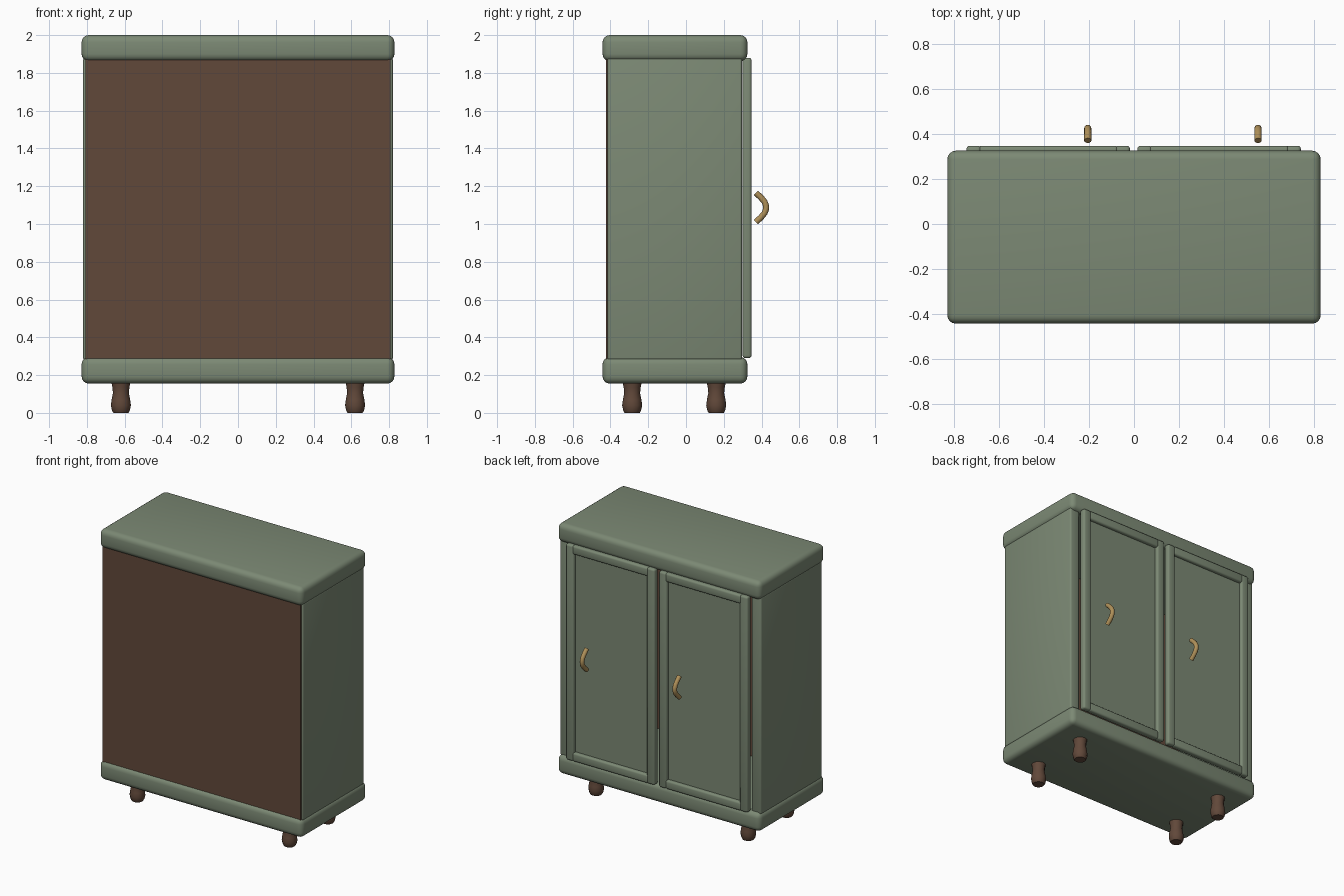
import bpy, bmesh, math
from mathutils import Vector

if "Cube" in bpy.data.objects:
    bpy.data.objects.remove(bpy.data.objects["Cube"])


def material(name, rgb):
    m = bpy.data.materials.new(name)
    m.diffuse_color = (*rgb, 1)
    m.use_nodes = True
    m.node_tree.nodes["Principled BSDF"].inputs["Base Color"].default_value = m.diffuse_color
    return m


GREEN = material("sage_paint", (0.20, 0.25, 0.175))
WOOD = material("dark_wood", (0.12, 0.065, 0.042))
BRASS = material("brass", (0.43, 0.28, 0.10))


def finish(name, bm, mat, angle=35):
    bmesh.ops.recalc_face_normals(bm, faces=bm.faces)
    me = bpy.data.meshes.new(name)
    bm.to_mesh(me)
    bm.free()
    me.materials.append(mat)
    ob = bpy.data.objects.new(name, me)
    bpy.context.collection.objects.link(ob)
    bpy.ops.object.select_all(action='DESELECT')
    ob.select_set(True)
    bpy.context.view_layer.objects.active = ob
    bpy.ops.object.shade_smooth_by_angle(angle=math.radians(angle))
    return ob


def box(name, x, y, z, mat, bevel=0.0, segments=3):
    """Rounded box given as (min, max) ranges."""
    bm = bmesh.new()
    bmesh.ops.create_cube(bm, size=1)
    for v in bm.verts:
        v.co = Vector([(r[0] + r[1]) / 2 + c * (r[1] - r[0])
                       for r, c in zip((x, y, z), v.co)])
    if bevel:
        bmesh.ops.bevel(bm, geom=bm.edges[:], offset=bevel, segments=segments,
                        profile=0.5, affect='EDGES', clamp_overlap=True)
    return finish(name, bm, mat)


def skin_rings(bm, rings):
    """Join vertex rings into a capped tube."""
    n = len(rings[0])
    for a, b in zip(rings, rings[1:]):
        for i in range(n):
            j = (i + 1) % n
            bm.faces.new((a[i], a[j], b[j], b[i]))
    bm.faces.new(rings[0])
    bm.faces.new(rings[-1])


def leg(name, x, y):
    profile = [(0.040, 0), (0.047, 0.012), (0.053, 0.04), (0.049, 0.07),
               (0.042, 0.105), (0.045, 0.135), (0.052, 0.17)]
    bm = bmesh.new()
    n = 12
    rings = [[bm.verts.new((x + r * math.cos(2 * math.pi * i / n),
                            y + r * math.sin(2 * math.pi * i / n), z))
              for i in range(n)] for r, z in profile]
    skin_rings(bm, rings)
    return finish(name, bm, WOOD, 50)


def handle(name, x):
    path = [(0.370, 1.010), (0.398, 1.036), (0.416, 1.058), (0.4225, 1.075), (0.424, 1.0875),
            (0.4225, 1.100), (0.416, 1.117), (0.398, 1.139), (0.370, 1.165)]
    pts = [Vector((x, *p)) for p in path]
    bm = bmesh.new()
    n, r, rings = 12, 0.016, []
    side = Vector((1, 0, 0))
    for i, p in enumerate(pts):
        t = (pts[min(i + 1, len(pts) - 1)] - pts[max(i - 1, 0)]).normalized()
        up = t.cross(side)
        rings.append([bm.verts.new(p + r * (math.cos(a) * side + math.sin(a) * up))
                      for a in (2 * math.pi * k / n for k in range(n))])
    skin_rings(bm, rings)
    return finish(name, bm, BRASS, 50)


def door(name, x0, x1):
    z0, z1, w = 0.29, 1.88, 0.065
    y = (0.30, 0.347)
    # stiles, rails and recessed panel
    for tag, a in (("a", x0), ("b", x1 - w)):
        box(f"{name}_stile_{tag}", (a, a + w), y, (z0, z1), GREEN, 0.014)
    for tag, b in (("bottom", z0), ("top", z1 - w)):
        box(f"{name}_rail_{tag}", (x0 + w - 0.012, x1 - w + 0.012), y, (b, b + w), GREEN, 0.014)
    box(f"{name}_panel", (x0 + w - 0.015, x1 - w + 0.015), (0.305, 0.322),
        (z0 + w - 0.015, z1 - w + 0.015), GREEN)


# top and base slabs
box("top_slab", (-0.828, 0.828), (-0.442, 0.325), (1.862, 2.0), GREEN, 0.038, 4)
box("base_slab", (-0.828, 0.828), (-0.442, 0.325), (0.155, 0.295), GREEN, 0.038, 4)

# carcass sides and back
for tag, s in (("left", -1), ("right", 1)):
    box(f"{tag}_side", tuple(sorted((s * 0.74, s * 0.82))), (-0.415, 0.297),
        (0.28, 1.88), GREEN, 0.012)
box("back_panel", (-0.808, 0.808), (-0.424, -0.40), (0.28, 1.88), WOOD)

# doors and handles
for tag, x0, hx in (("left", -0.743, -0.205), ("right", 0.015, 0.55)):
    door(f"{tag}_door", x0, x0 + 0.725)
    handle(f"{tag}_handle", hx)

# turned legs
for fb, y in (("front", -0.285), ("back", 0.16)):
    for lr, s in (("left", -1), ("right", 1)):
        leg(f"{fb}_{lr}_leg", s * 0.62, y)
